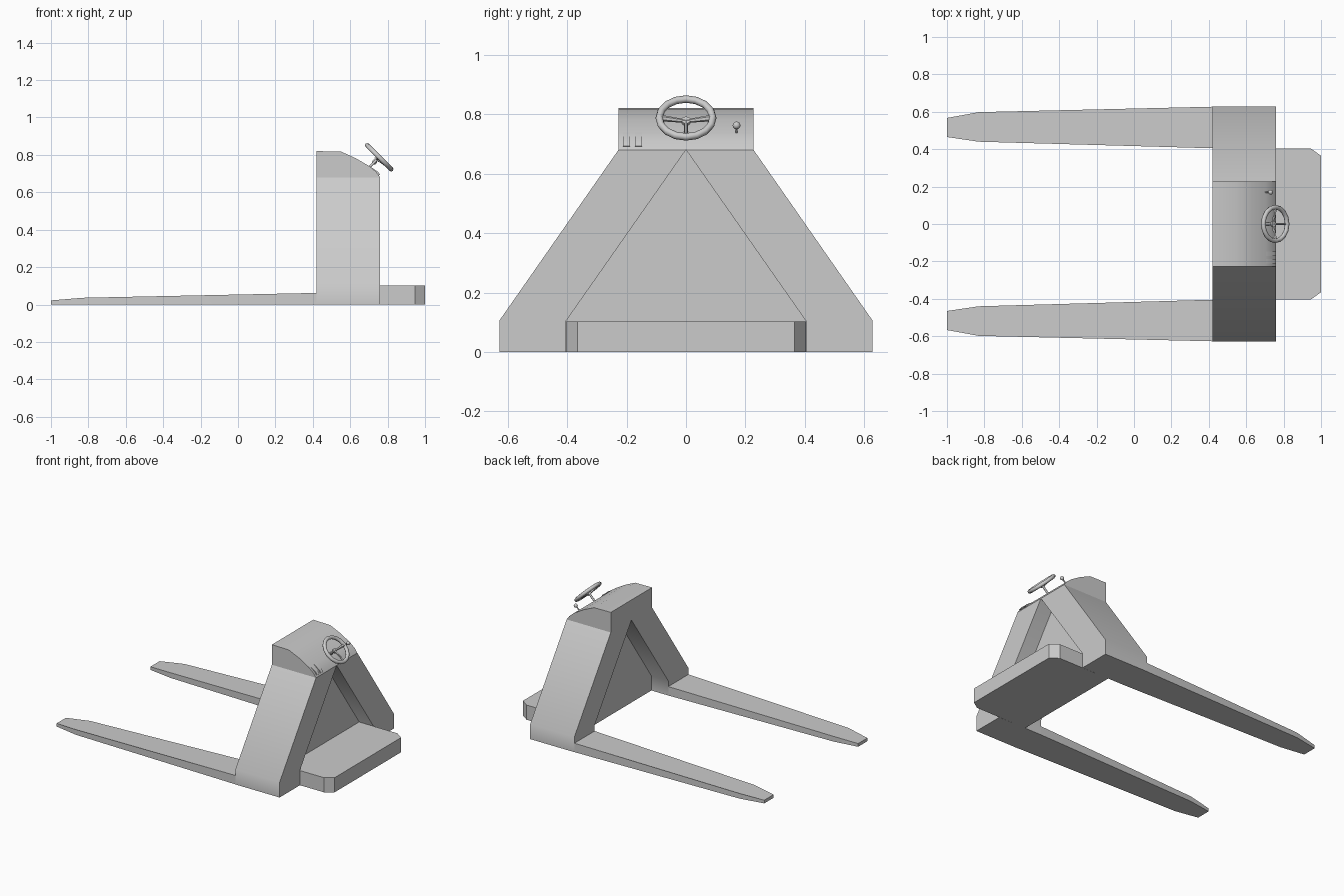
import bpy, bmesh, math
from mathutils import Vector

if "Cube" in bpy.data.objects:
    bpy.data.objects.remove(bpy.data.objects["Cube"])


def finish(obj, angle=35):
    bpy.ops.object.select_all(action='DESELECT')
    obj.select_set(True)
    bpy.context.view_layer.objects.active = obj
    bpy.ops.object.shade_smooth_by_angle(angle=math.radians(angle))
    return obj


def prism(name, profile, axis, lo, hi, mirror=False, angle=30):
    """Extrude a 2D profile along an axis; profile uses the other two axes in order."""
    bm = bmesh.new()

    def place(p, d):
        co = list(p)
        co.insert('xyz'.index(axis), d)
        return bm.verts.new(co)

    face = bm.faces.new([place(p, lo) for p in profile])
    ext = bmesh.ops.extrude_face_region(bm, geom=[face], use_keep_orig=True)
    shift = Vector((0, 0, 0))
    shift['xyz'.index(axis)] = hi - lo
    verts = [g for g in ext['geom'] if isinstance(g, bmesh.types.BMVert)]
    bmesh.ops.translate(bm, vec=shift, verts=verts)
    bmesh.ops.recalc_face_normals(bm, faces=bm.faces)
    mesh = bpy.data.meshes.new(name)
    bm.to_mesh(mesh)
    bm.free()
    obj = bpy.data.objects.new(name, mesh)
    bpy.context.collection.objects.link(obj)
    if mirror:
        m = obj.modifiers.new("Mirror", 'MIRROR')
        m.use_axis = (False, True, False)
    return finish(obj, angle)


def rod(name, a, b, radius, sides=8, tip=None):
    a, b = Vector(a), Vector(b)
    bpy.ops.mesh.primitive_cone_add(vertices=sides, radius1=radius,
                                    radius2=radius if tip is None else tip,
                                    depth=(b - a).length, location=(a + b) / 2)
    obj = bpy.context.object
    obj.name = name
    obj.rotation_euler = (b - a).to_track_quat('Z', 'Y').to_euler()
    return finish(obj, 50)


# Sloping side legs
prism("side_legs", [(0.405, 0), (0.628, 0), (0.628, 0.105), (0.227, 0.68),
                    (0, 0.68), (0.405, 0.102)], 'x', 0.42, 0.76, mirror=True, angle=40)

# Control head with rounded dashboard
prism("control_head", [(0.42, 0.68), (0.42, 0.82), (0.55, 0.818), (0.63, 0.782),
                       (0.705, 0.738), (0.74, 0.708), (0.76, 0.68)], 'y', -0.227, 0.227)

# Triangular panel between the legs
prism("centre_panel", [(-0.405, 0), (0.405, 0), (0.405, 0.102), (0, 0.68),
                       (-0.405, 0.102)], 'x', 0.55, 0.65)

# Standing platform with clipped corners
prism("platform", [(0.6, -0.404), (0.945, -0.404), (1.0, -0.365), (1.0, 0.365),
                   (0.945, 0.404), (0.6, 0.404)], 'z', 0, 0.102)

# Tapered forks: plan outline, then top lowered toward the tip
fork = prism("forks", [(0.42, 0.405), (0.42, 0.627), (-0.83, 0.598), (-1, 0.567),
                       (-1, 0.465), (-0.83, 0.44)], 'z', 0, 0.062, mirror=True)
for v in fork.data.vertices:
    if v.co.z > 0.01:
        v.co.z = 0.062 if v.co.x > 0 else (0.036 if v.co.x > -0.9 else 0.022)

# Steering wheel, tilted 45 degrees toward the driver
centre = Vector((0.755, 0, 0.787))
down = Vector((1, 0, -1)).normalized()
normal = Vector((1, 0, 1)).normalized()
bpy.ops.mesh.primitive_torus_add(location=centre, rotation=(0, math.radians(45), 0),
                                 major_radius=0.09, minor_radius=0.0125,
                                 major_segments=16, minor_segments=8)
bpy.context.object.name = "steering_wheel"
finish(bpy.context.object, 60)
hub = centre - normal * 0.015
rod("steering_hub", hub - normal * 0.006, hub + normal * 0.006, 0.016, 12)
rod("steering_column", centre - normal * 0.09, hub, 0.007)
for i, d in enumerate((Vector((0, 1, 0)), Vector((0, -1, 0)), down)):
    rod(f"wheel_spoke_{i + 1}", hub, centre + d * 0.088, 0.006, 6,
        tip=0.011 if i < 2 else 0.006)

# Lever with ball knob
rod("lever", (0.695, 0.17, 0.73), (0.73, 0.17, 0.762), 0.004)
bpy.ops.mesh.primitive_uv_sphere_add(segments=12, ring_count=8, radius=0.013,
                                     location=(0.73, 0.17, 0.762))
bpy.context.object.name = "lever_knob"
finish(bpy.context.object, 60)

# Rocker switches
for i, y in enumerate((-0.2, -0.16)):
    prism(f"rocker_switch_{i + 1}", [(0.705, 0.738), (0.748, 0.71), (0.76, 0.692),
                                     (0.745, 0.69), (0.70, 0.73)], 'y', y - 0.012, y + 0.012)
